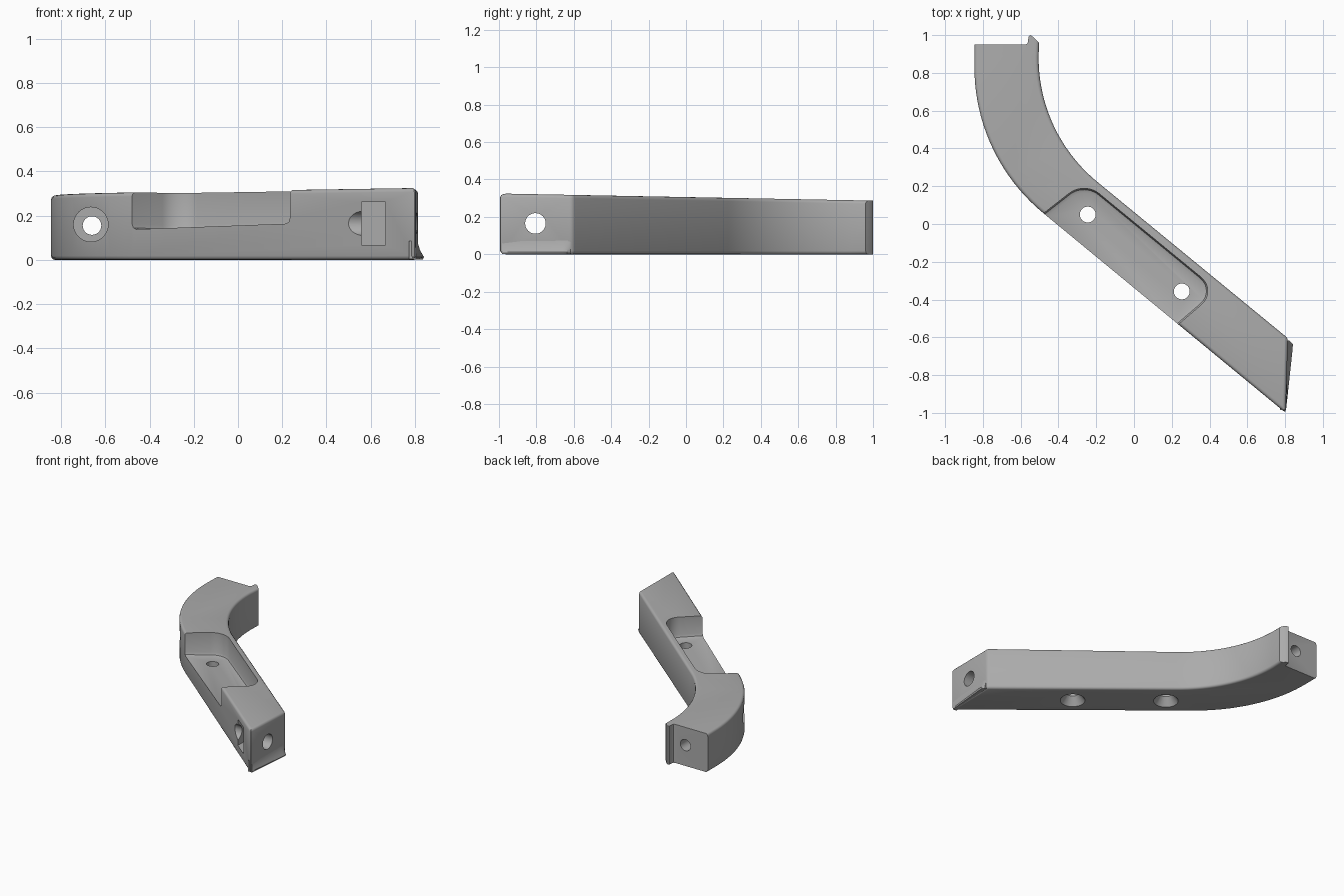
import bpy, bmesh, math
from mathutils import Vector, Matrix

cube = bpy.data.objects.get("Cube")
if cube:
    bpy.data.objects.remove(cube, do_unlink=True)

grey = bpy.data.materials.new("plain grey")
grey.use_nodes = True
colour = (0.41, 0.41, 0.41, 1)
grey.diffuse_color = colour
grey.node_tree.nodes["Principled BSDF"].inputs["Base Color"].default_value = colour


def make_object(name, bm):
    bmesh.ops.recalc_face_normals(bm, faces=bm.faces)
    mesh = bpy.data.meshes.new(name)
    bm.to_mesh(mesh)
    bm.free()
    mesh.materials.append(grey)
    ob = bpy.data.objects.new(name, mesh)
    bpy.context.collection.objects.link(ob)
    return ob


def prism(points, floor, roof):
    """Extrude a plan outline between two height functions of y."""
    bm = bmesh.new()
    low = [bm.verts.new((x, y, floor(y))) for x, y in points]
    high = [bm.verts.new((x, y, roof(y))) for x, y in points]
    bm.faces.new(low)
    bm.faces.new(high)
    n = len(points)
    for i in range(n):
        j = (i + 1) % n
        bm.faces.new((low[i], low[j], high[j], high[i]))
    bmesh.ops.recalc_face_normals(bm, faces=bm.faces)
    return bm, low, high


def arc(cx, cy, r, start, end, steps=20):
    return [(cx + r * math.cos(math.radians(start + (end - start) * i / steps)),
             cy + r * math.sin(math.radians(start + (end - start) * i / steps)))
            for i in range(steps + 1)]


def round_corner(a, corner, b, cut, steps=10):
    a, corner, b = Vector(a), Vector(corner), Vector(b)
    p = corner + (a - corner).normalized() * cut
    q = corner + (b - corner).normalized() * cut
    centre = p + q - corner
    return [tuple(centre + (p - centre) * math.cos(t) + (q - centre) * math.sin(t))
            for t in (math.pi / 2 * i / steps for i in range(steps + 1))]


def cylinder(name, centre, axis, length, r1, r2):
    bm = bmesh.new()
    turn = Vector((0, 0, 1)).rotation_difference(Vector(axis)).to_matrix().to_4x4()
    bmesh.ops.create_cone(bm, cap_ends=True, segments=40, radius1=r1, radius2=r2,
                          depth=length, matrix=Matrix.Translation(centre) @ turn)
    return make_object(name, bm)


# Handle body: straight bar bending into a curved neck with an end lip
outer = [(-0.845, 0.95)] + arc(0.155, 0.83, 1.0, 180, 230.6) + [(0.803, -1.0)]
inner = [(0.815, -0.605)] + arc(0.345, 0.88, 0.85, 230.6, 180) + [(-0.503, 0.96)]
lip = [(-0.535, 0.992), (-0.55, 1.0), (-0.559, 0.992), (-0.561, 0.963),
       (-0.566, 0.953), (-0.578, 0.95)]
bm, low, high = prism(outer + inner + lip, lambda y: 0.0, lambda y: 0.306 - 0.019 * y)
n_out, n_in = len(outer), len(inner)
long_runs = list(range(n_out - 1)) + list(range(n_out - 1, n_out + n_in - 1))
soft = []
for ring in (low, high):
    for i in long_runs:
        soft.append(bm.edges.get((ring[i], ring[i + 1])))
soft += [bm.edges.get((low[i], high[i])) for i in (n_out - 1, n_out)]
bmesh.ops.bevel(bm, geom=soft, offset=0.018, offset_type='OFFSET', segments=3,
                profile=0.5, affect='EDGES', clamp_overlap=True)
body = make_object("handle_body", bm)

cutters = []

# Recess open to the front side, with a softened floor edge
a, b, c, d = (-0.62, -0.054), (-0.263, 0.225), (0.442, -0.353), (0.12, -0.63)
recess = ([a] + round_corner(a, b, c, 0.1) + round_corner(b, c, d, 0.115)
          + [d, (0.0, -0.9), (-0.7, -0.4)])
bm, low, high = prism(recess, lambda y: 0.14 - 0.045 * y, lambda y: 0.6)
edges = [bm.edges.get((low[i], low[(i + 1) % len(low)])) for i in range(len(low))]
bmesh.ops.bevel(bm, geom=edges, offset=0.024, segments=2, profile=0.5, affect='EDGES')
cutters.append(make_object("recess_cutter", bm))

# Two upright screw holes, countersunk from below
for x, y in ((-0.245, 0.05), (0.253, -0.357)):
    cutters.append(cylinder("screw_hole_cutter", (x, y, 0.1), (0, 0, 1), 0.5, 0.042, 0.042))
    cutters.append(cylinder("countersink_cutter", (x, y, 0.025), (0, 0, 1), 0.07, 0.093, 0.041))

# Lengthwise bolt hole in the curved neck, with a wide counterbore at the front
cutters.append(cylinder("neck_hole_cutter", (-0.66, 0.7, 0.155), (0, 1, 0), 1.4, 0.042, 0.042))
cutters.append(cylinder("counterbore_cutter", (-0.665, 0.35, 0.16), (0, 1, 0), 0.7, 0.078, 0.078))

# Nut slot and cross hole at the straight end
bm = bmesh.new()
bmesh.ops.create_cube(bm, size=1, matrix=Matrix.Translation((0.612, -0.96, 0.165))
                      @ Matrix.Diagonal((0.108, 0.5, 0.195, 1)))
cutters.append(make_object("nut_slot_cutter", bm))
cutters.append(cylinder("end_hole_cutter", (0.75, -0.805, 0.165), (1, 0, 0), 0.5, 0.055, 0.055))

for cutter in cutters:
    mod = body.modifiers.new("cut", 'BOOLEAN')
    mod.operation = 'DIFFERENCE'
    mod.solver = 'EXACT'
    mod.object = cutter
    bpy.context.view_layer.objects.active = body
    bpy.ops.object.modifier_apply(modifier=mod.name)
    bpy.data.objects.remove(cutter, do_unlink=True)

# Flared lip along the foot of the straight end, tapering to the front
bm = bmesh.new()
rings = []
for y, x, flare in ((-0.985, 0.803, 0.002), (-0.66, 0.811, 0.029),
                    (-0.635, 0.812, 0.029), (-0.618, 0.812, 0.012)):
    section = [(-0.03, 0.004), (flare * 0.8, 0.002), (flare, 0.012), (flare * 0.75, 0.025),
               (flare * 0.35, 0.045), (flare * 0.1, 0.07), (0, 0.085), (-0.03, 0.085)]
    rings.append([bm.verts.new((x + dx, y, z)) for dx, z in section])
for r, s in zip(rings, rings[1:]):
    for i in range(len(r)):
        j = (i + 1) % len(r)
        bm.faces.new((r[i], r[j], s[j], s[i]))
bm.faces.new(rings[0])
bm.faces.new(rings[-1])
foot = make_object("end_foot_lip", bm)

bpy.ops.object.select_all(action='DESELECT')
for ob in (body, foot):
    ob.select_set(True)
bpy.context.view_layer.objects.active = body
bpy.ops.object.shade_smooth_by_angle(angle=math.radians(32))
